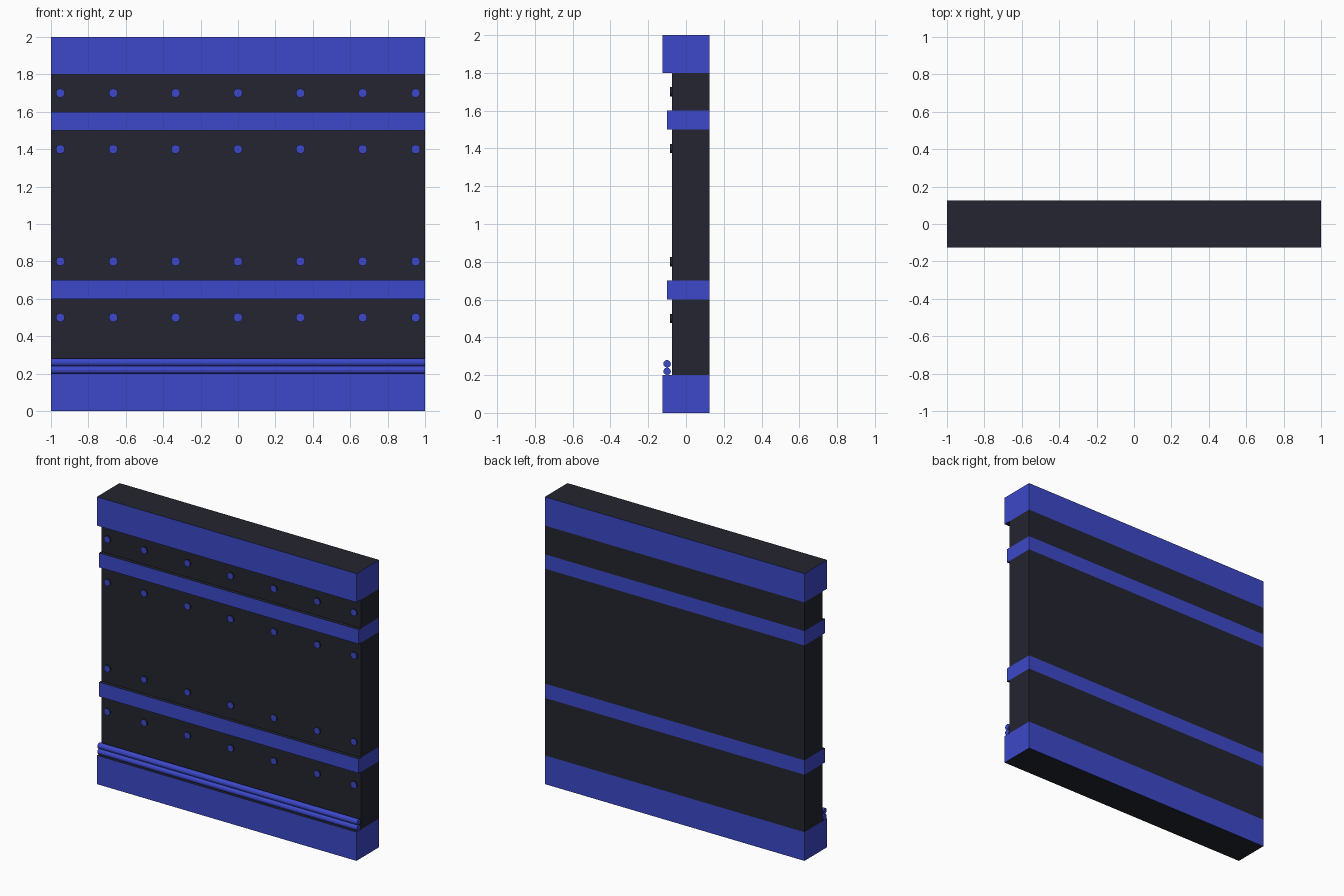
import bpy, bmesh, math
from mathutils import Matrix

if "Cube" in bpy.data.objects:
    bpy.data.objects.remove(bpy.data.objects["Cube"])


def material(name, color):
    m = bpy.data.materials.new(name)
    m.diffuse_color = color
    m.use_nodes = True
    m.node_tree.nodes["Principled BSDF"].inputs["Base Color"].default_value = m.diffuse_color
    return m


BLUE = material("blue_paint", (0.045, 0.065, 0.58, 1))
DARK = material("dark_metal", (0.017, 0.018, 0.029, 1))


def finish(name, bm, is_blue):
    # Blue is slot 0, dark is slot 1
    for f in bm.faces:
        f.material_index = 0 if is_blue(f.normal) else 1
    mesh = bpy.data.meshes.new(name)
    bm.to_mesh(mesh)
    bm.free()
    mesh.materials.append(BLUE)
    mesh.materials.append(DARK)
    obj = bpy.data.objects.new(name, mesh)
    bpy.context.collection.objects.link(obj)
    return obj


def box(name, front, z0, z1, is_blue):
    back = 0.125
    bm = bmesh.new()
    place = Matrix.Translation((0, (front + back) / 2, (z0 + z1) / 2))
    size = Matrix.Diagonal((2, back - front, z1 - z0, 1))
    bmesh.ops.create_cube(bm, size=1, matrix=place @ size)
    bm.normal_update()
    return finish(name, bm, is_blue)


def cylinder(name, center, radius, depth, axis, sides, is_blue):
    bm = bmesh.new()
    rot = Matrix.Rotation(math.pi / 2, 4, axis)
    bmesh.ops.create_cone(bm, cap_ends=True, segments=sides, radius1=radius,
                          radius2=radius, depth=depth,
                          matrix=Matrix.Translation(center) @ rot)
    bm.normal_update()
    return finish(name, bm, is_blue)


def upright(n):
    return abs(n.z) < 0.5


# Dark wall panels between the bands
for name, z0, z1 in (("lower_panel", 0.2, 0.6), ("middle_panel", 0.7, 1.5),
                     ("upper_panel", 1.6, 1.8)):
    box(name, -0.075, z0, z1, lambda n: False)

# Blue beams and bands with dark horizontal faces
for name, front, z0, z1 in (("base_beam", -0.125, 0, 0.2),
                            ("lower_band", -0.1, 0.6, 0.7),
                            ("upper_band", -0.1, 1.5, 1.6),
                            ("top_beam", -0.125, 1.8, 2.0)):
    box(name, front, z0, z1, upright)

# Rows of rivets, blue on the front cap only
for z in (0.5, 0.8, 1.4, 1.7):
    for x in (-0.95, -2 / 3, -1 / 3, 0, 1 / 3, 2 / 3, 0.95):
        cylinder("rivet", (x, -0.0775, z), 0.024, 0.015, 'X', 12,
                 lambda n: n.y < -0.5)

# Two pipes running along the base
for z in (0.22, 0.26):
    cylinder("pipe", (0, -0.1, z), 0.02, 2, 'Y', 12, lambda n: True)
